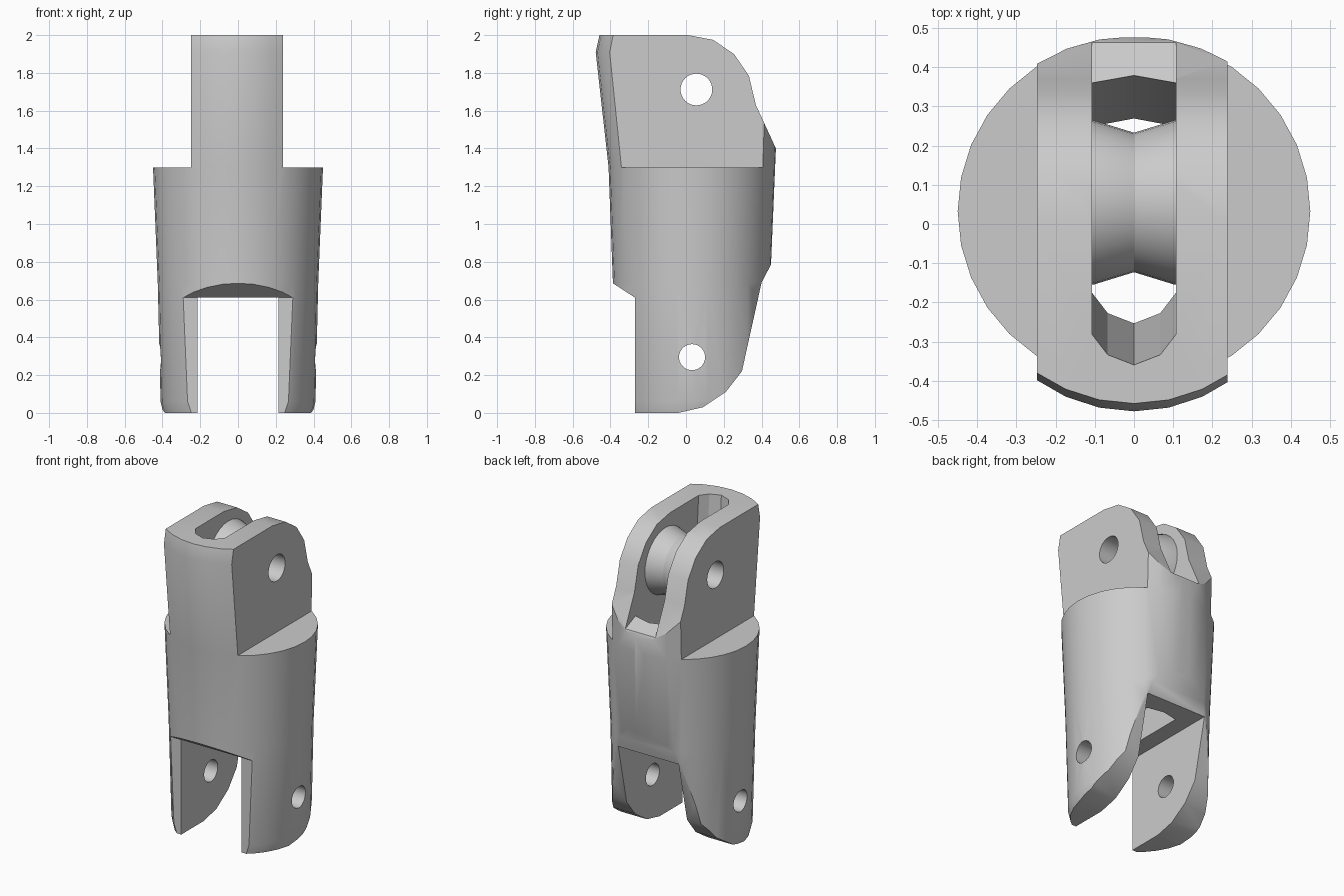
import bpy, bmesh
from math import sin, cos, pi, radians

if "Cube" in bpy.data.objects:
    bpy.data.objects.remove(bpy.data.objects["Cube"], do_unlink=True)

# One plain grey material
grey = bpy.data.materials.new("plain grey")
grey.use_nodes = True
grey.diffuse_color = (0.6, 0.6, 0.6, 1)
grey.node_tree.nodes["Principled BSDF"].inputs["Base Color"].default_value = (0.6, 0.6, 0.6, 1)


def loft(name, rings, closed=False):
    """Skin equal-length rings; cap the ends, or join last to first when closed."""
    bm = bmesh.new()
    loops = [[bm.verts.new(p) for p in ring] for ring in rings]
    n = len(loops[0])
    pairs = list(zip(loops, loops[1:]))
    if closed:
        pairs.append((loops[-1], loops[0]))
    else:
        bm.faces.new(loops[0][::-1])
        bm.faces.new(loops[-1])
    for a, b in pairs:
        for i in range(n):
            j = (i + 1) % n
            bm.faces.new((a[i], a[j], b[j], b[i]))
    bmesh.ops.recalc_face_normals(bm, faces=bm.faces)
    mesh = bpy.data.meshes.new(name)
    bm.to_mesh(mesh)
    bm.free()
    mesh.materials.append(grey)
    obj = bpy.data.objects.new(name, mesh)
    bpy.context.collection.objects.link(obj)
    return obj


def side_prism(name, profile, x0, x1):
    """Extrude a (y, z) outline along x."""
    return loft(name, [[(x, y, z) for y, z in profile] for x in (x0, x1)])


def x_ring(x, r, y, z, n=32):
    return [(x, y + r * cos(2 * pi * i / n), z + r * sin(2 * pi * i / n)) for i in range(n)]


def select(obj):
    bpy.ops.object.select_all(action="DESELECT")
    obj.select_set(True)
    bpy.context.view_layer.objects.active = obj


def cut(target, cutter, operation="DIFFERENCE"):
    cutter.hide_render = True
    select(target)
    mod = target.modifiers.new("cut", "BOOLEAN")
    mod.operation, mod.object, mod.solver = operation, cutter, "EXACT"
    bpy.ops.object.modifier_apply(modifier=mod.name)
    bpy.data.objects.remove(cutter, do_unlink=True)


def smooth(obj):
    select(obj)
    bpy.ops.object.shade_smooth_by_angle(angle=radians(30))


# Round, slightly flared barrel: z, half width, front y, back y
SECTIONS = [(0, .395, -.36, .44), (.06, .41, -.37, .44), (.69, .425, -.387, .45),
            (1.3, .45, -.41, .475), (1.91, .455, -.478, .5), (2, .455, -.458, .5)]
body = loft("link_body", [
    [(rx * sin(2 * pi * i / 32), (f + b) / 2 - (b - f) / 2 * cos(2 * pi * i / 32), z)
     for i in range(32)] for z, rx, f, b in SECTIONS])

# Side outline: rounded knuckle top, sloped back and rounded fork tips
outline = [(-.27, -.1), (-.27, .61), (-.388, .687), (-.6, .687), (-.6, 2.1), (.01, 2.1),
           (.01, 2), (.143, 1.975), (.254, 1.9), (.333, 1.785), (.37, 1.63), (.476, 1.4),
           (.45, .785), (.4, .69), (.296, .22), (.21, .11), (.09, .03), (-.04, 0), (-.04, -.1)]
cut(body, side_prism("outline_cutter", outline, -1, 1), "INTERSECT")

# Flat sides of the upper tongue
shoulder = [(-1, 1.3), (1, 1.3), (1, 2.2), (-1, 2.2)]
cut(body, side_prism("shoulder_cutter", shoulder, .238, 1))
cut(body, side_prism("shoulder_cutter", shoulder, -1, -.248))

# Gap between the lower fork legs
cut(body, side_prism("fork_cutter", [(-1, -.2), (1, -.2), (1, .61), (-1, .61)], -.215, .215))

# Tapered channel with rounded ends running down to the fork: z, front y, back y
channel = []
for z, f, b in [(.5, -.245, .255), (1.47, -.32, .38), (2.1, -.367, .44)]:
    channel.append([(0, f, z), (.067, f + .026, z), (.107, f + .078, z), (.107, b - .02, z),
                    (0, b, z), (-.107, b - .02, z), (-.107, f + .078, z), (-.067, f + .026, z)])
cut(body, loft("channel_cutter", channel))

# Opening at the back of the tongue with a sloped sill
cut(body, side_prism("back_cutter", [(.1, 1.47), (.36, 1.47), (.6, 1.37), (.6, 2.2), (.1, 2.2)],
                     -.107, .107))

# Pin holes through the knuckle and the fork
for y, z, r in [(.055, 1.712, .084), (.032, .295, .069)]:
    cut(body, loft("hole_cutter", [x_ring(-1, r, y, z), x_ring(1, r, y, z)]))
smooth(body)

# Grooved pulley with a hollow hub
pulley = loft("pulley", [x_ring(x, r, .055, 1.712) for x, r in
              [(-.11, .084), (-.11, .21), (-.104, .21), (0, .178), (.104, .21), (.11, .21),
               (.11, .084)]], closed=True)
smooth(pulley)
